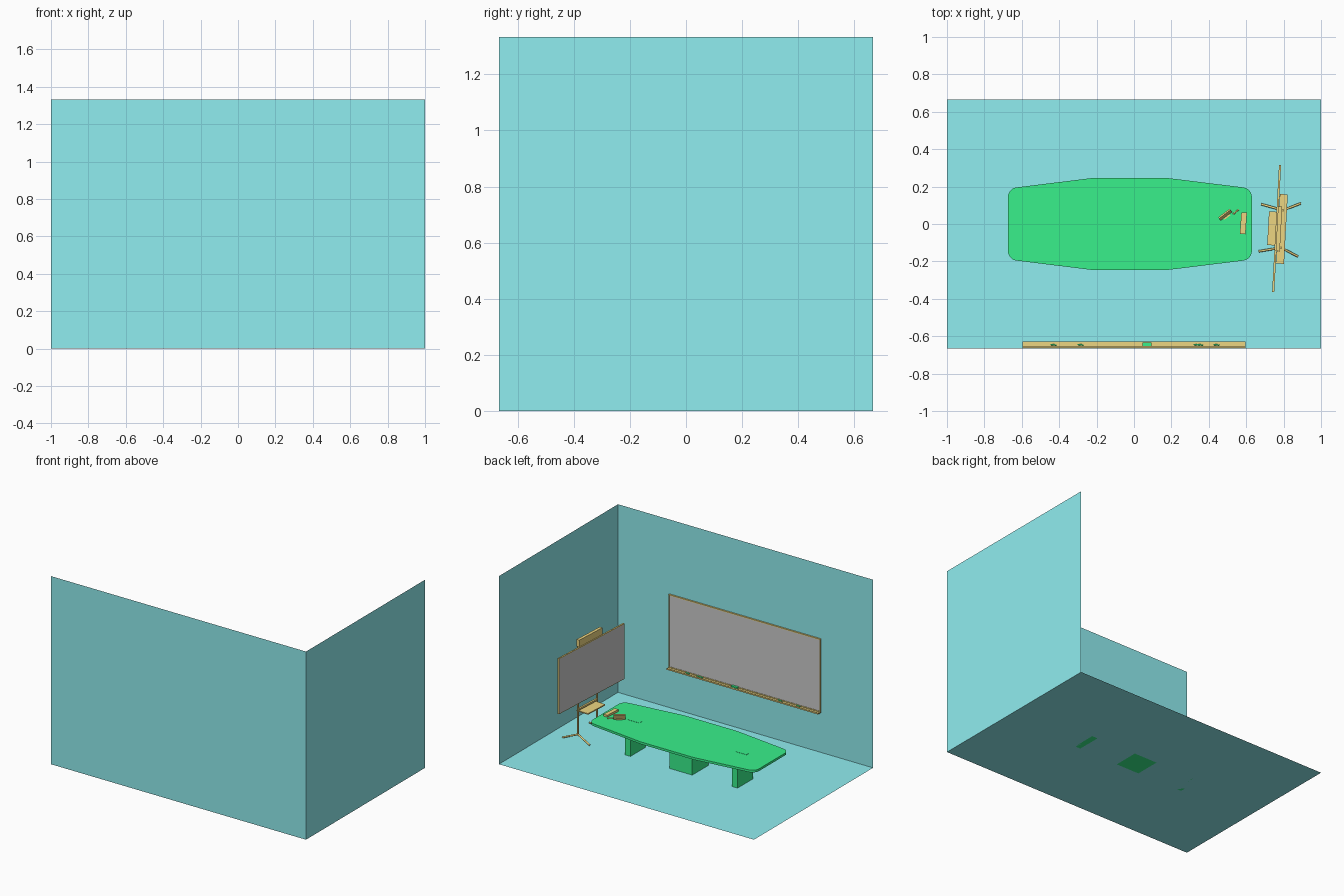
import bpy, bmesh, math
from mathutils import Matrix, Vector

if "Cube" in bpy.data.objects:
    bpy.data.objects.remove(bpy.data.objects["Cube"])


def material(name, rgb):
    m = bpy.data.materials.new(name)
    m.diffuse_color = (*rgb, 1)
    m.use_nodes = True
    m.node_tree.nodes["Principled BSDF"].inputs["Base Color"].default_value = m.diffuse_color
    return m


CYAN = material("room_cyan", (0.28, 0.85, 0.87))
GREEN = material("table_green", (0.04, 0.87, 0.26))
ORANGE = material("equipment_orange", (0.85, 0.67, 0.22))


def finish(name, bm, mat=None, matrix=Matrix()):
    bmesh.ops.transform(bm, matrix=matrix, verts=bm.verts)
    me = bpy.data.meshes.new(name)
    bm.to_mesh(me)
    bm.free()
    ob = bpy.data.objects.new(name, me)
    bpy.context.collection.objects.link(ob)
    if mat:
        me.materials.append(mat)
    return ob


def quad(name, pts, mat=None, matrix=Matrix()):
    bm = bmesh.new()
    bm.faces.new([bm.verts.new(p) for p in pts])
    return finish(name, bm, mat, matrix)


def box(name, lo, hi, mat=None, matrix=Matrix()):
    bm = bmesh.new()
    lo, hi = Vector(lo), Vector(hi)
    bmesh.ops.create_cube(bm, size=1, matrix=Matrix.Translation((lo + hi) / 2)
                          @ Matrix.Diagonal((*(hi - lo), 1)))
    return finish(name, bm, mat, matrix)


def rod(name, a, b, r, mat, sides=12):
    a, b = Vector(a), Vector(b)
    d = b - a
    bm = bmesh.new()
    bmesh.ops.create_cone(bm, cap_ends=True, segments=sides, radius1=r, radius2=r, depth=d.length)
    rot = d.to_track_quat('Z', 'Y').to_matrix().to_4x4()
    return finish(name, bm, mat, Matrix.Translation((a + b) / 2) @ rot)


def turned(x, y, z, deg):
    return Matrix.Translation((x, y, z)) @ Matrix.Rotation(math.radians(deg), 4, 'Z')


# Room: floor and two single-sheet walls
D, H = 0.6667, 1.3333
quad("floor", [(-1, -D, 0), (1, -D, 0), (1, D, 0), (-1, D, 0)], CYAN)
quad("front_wall", [(1, -D, 0), (-1, -D, 0), (-1, -D, H), (1, -D, H)], CYAN)
quad("right_wall", [(1, D, 0), (1, -D, 0), (1, -D, H), (1, D, H)], CYAN)

# Table top: boat-shaped outline with rounded corners
CX = -0.022
half = [(0.207, 0.245), (0.652, 0.19)]
outline = ([(CX + x, y) for x, y in half] + [(CX + x, -y) for x, y in reversed(half)]
           + [(CX - x, -y) for x, y in half] + [(CX - x, y) for x, y in reversed(half)])
bm = bmesh.new()
face = bm.faces.new([bm.verts.new((x, y, 0.2)) for x, y in outline])
ext = bmesh.ops.extrude_face_region(bm, geom=[face])
bmesh.ops.translate(bm, vec=(0, 0, 0.016),
                    verts=[v for v in ext["geom"] if isinstance(v, bmesh.types.BMVert)])
corners = [e for e in bm.edges if all(abs(v.co.x - CX) > 0.6 for v in e.verts)
           and abs(e.verts[0].co.z - e.verts[1].co.z) > 0.01]
bmesh.ops.bevel(bm, geom=corners, offset=0.045, segments=6, profile=0.5, affect='EDGES')
bmesh.ops.recalc_face_normals(bm, faces=bm.faces)
finish("table_top", bm, GREEN)

# Table pedestals and cable ports
box("middle_pedestal", (CX - 0.09, -0.09, 0), (CX + 0.09, 0.09, 0.2), GREEN)
for side, s in (("left", -1), ("right", 1)):
    x = CX + s * 0.42
    box(side + "_pedestal", (x - 0.022, -0.085, 0), (x + 0.022, 0.085, 0.2), GREEN)
    box(side + "_cable_port", (x - 0.045, -0.018, 0.214), (x + 0.045, 0.018, 0.2175), GREEN)

# Conference bar and touch panel on the table
box("conference_bar", (-0.015, -0.058, 0), (0.015, 0.058, 0.014), ORANGE,
    turned(0.585, 0.004, 0.216, -4))
panel = turned(0.492, 0.044, 0.218, 37)
box("touch_panel", (-0.038, -0.004, 0), (0.038, 0.004, 0.042), ORANGE,
    panel @ Matrix.Rotation(math.radians(-20), 4, 'X'))
box("panel_stand", (-0.02, -0.012, -0.002), (0.02, 0.012, 0.004), ORANGE, panel)
rod("stylus", (0.53, 0.052, 0.219), (0.56, 0.078, 0.219), 0.004, ORANGE, 8)

# Whiteboard: slim frame, grey writing face, tray
BX, Y0, Z0, Z1 = 0.595, -0.664, 0.29, 0.808
box("whiteboard_panel", (-BX + 0.005, Y0, Z0), (BX - 0.005, -0.656, Z1 - 0.005))
box("whiteboard_top_frame", (-BX, Y0, Z1 - 0.007), (BX, -0.653, Z1), ORANGE)
box("whiteboard_bottom_frame", (-BX, Y0, Z0), (BX, -0.653, Z0 + 0.007), ORANGE)
for side, s in (("left", -1), ("right", 1)):
    x = s * (BX - 0.003)
    box("whiteboard_%s_frame" % side, (x - 0.003, Y0, Z0), (x + 0.003, -0.653, Z1), ORANGE)
box("whiteboard_tray", (-BX, Y0, Z0 - 0.006), (BX, -0.629, Z0), ORANGE)
box("tray_lip", (-BX, -0.632, Z0 - 0.006), (BX, -0.629, Z0 + 0.004), ORANGE)

# Markers and eraser on the tray
for i, x in enumerate((-0.43, -0.285, 0.335, 0.352, 0.44)):
    rod("marker_%d" % (i + 1), (x - 0.016, -0.644, Z0 + 0.004), (x + 0.016, -0.648, Z0 + 0.004),
        0.004, GREEN, 10)
box("eraser", (0.045, -0.652, Z0), (0.093, -0.634, Z0 + 0.012), GREEN)

# Display on a wheeled-style stand, turned slightly (local -x is the screen side)
stand = turned(0.762, -0.025, 0, -3.1)
box("display_body", (-0.005, -0.34, 0.28), (0.006, 0.34, 0.674), ORANGE, stand)
quad("display_screen", [(-0.0065, y, z) for y, z in
     ((0.336, 0.285), (-0.336, 0.285), (-0.336, 0.67), (0.336, 0.67))], None, stand)
box("display_rear_mount", (0.008, -0.186, 0.36), (0.05, 0.186, 0.58), ORANGE, stand)
box("camera_bar", (0.002, -0.12, 0.672), (0.024, 0.12, 0.722), ORANGE, stand)
box("equipment_shelf", (-0.045, -0.09, 0.196), (0.047, 0.09, 0.204), ORANGE, stand)
box("cross_brace", (0.022, -0.1, 0.21), (0.036, 0.1, 0.222), ORANGE, stand)

# Posts with a forward and a rear splayed leg each
for side, s in (("left", 1), ("right", -1)):
    foot = stand @ Vector((0.029, s * 0.1, 0.04))
    top = stand @ Vector((0.029, s * 0.1, 0.67))
    rod(side + "_post", foot, top, 0.006, ORANGE)
    for end, x, y in (("front", -0.088, 0.126), ("rear", 0.122, 0.142)):
        rod("%s_%s_leg" % (side, end), foot, stand @ Vector((x, s * y, 0.007)), 0.006, ORANGE)

# Smooth the round parts only
for ob in bpy.context.collection.objects:
    if any(k in ob.name for k in ("post", "leg", "marker", "stylus")):
        bpy.context.view_layer.objects.active = ob
        ob.select_set(True)
        bpy.ops.object.shade_smooth_by_angle(angle=math.radians(40))
        ob.select_set(False)
